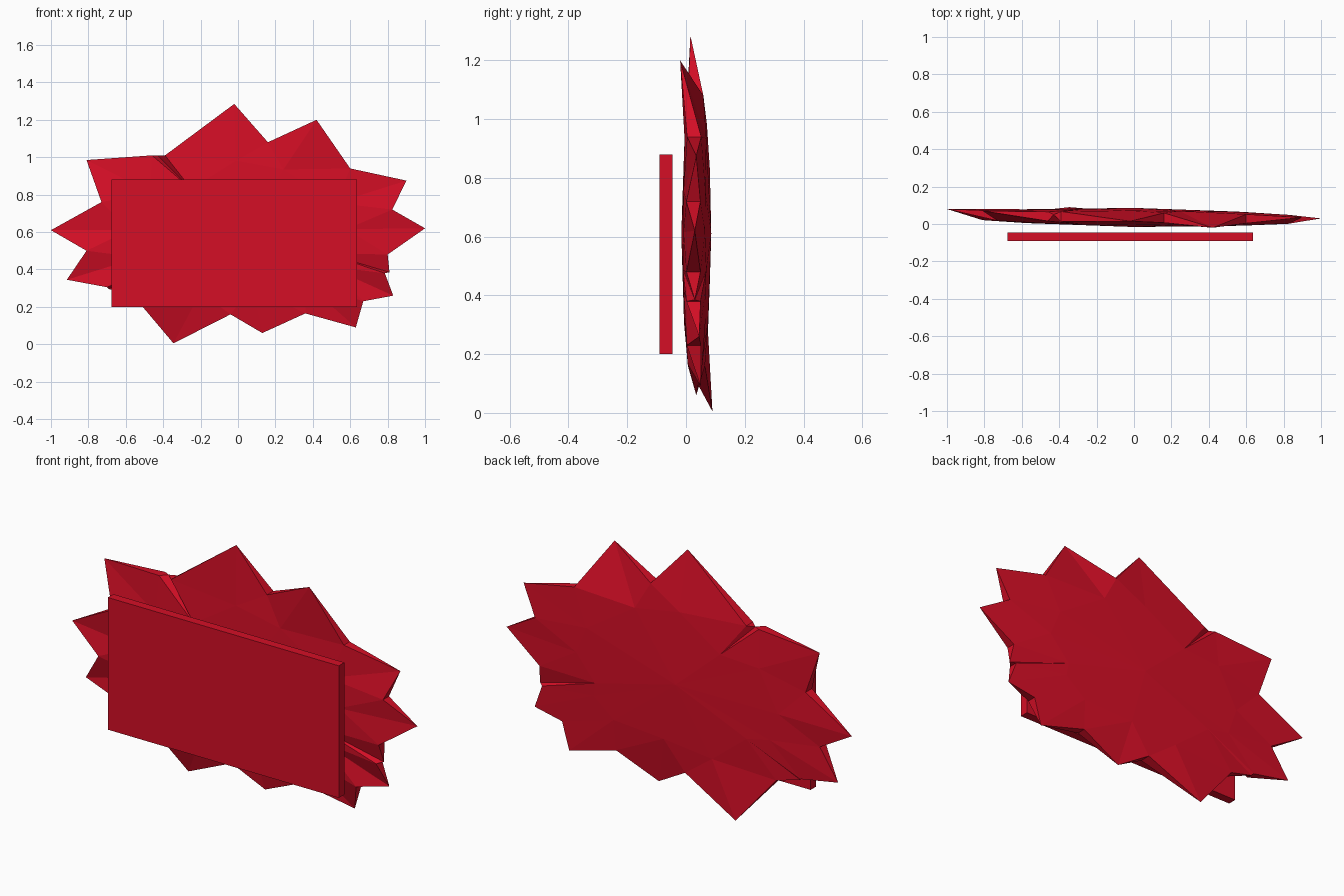
import bpy, bmesh

if "Cube" in bpy.data.objects:
    bpy.data.objects.remove(bpy.data.objects["Cube"])

red = bpy.data.materials.new("bright red")
red.diffuse_color = (0.66, 0.0045, 0.019, 1)
red.use_nodes = True
red.node_tree.nodes["Principled BSDF"].inputs["Base Color"].default_value = red.diffuse_color
CZ = 0.61  # burst centre height

# Each spike: tip (x, y, z), then the valley (x, z) that follows it, clockwise
SPIKES = [
    (-0.02, 0.015, 1.285, 0.16, 1.08),
    (0.42, -0.02, 1.20, 0.60, 0.94),
    (0.90, 0.035, 0.875, 0.825, 0.72),
    (1.00, 0.03, 0.62, 0.80, 0.48),
    (0.81, 0.03, 0.385, 0.785, 0.38),
    (0.83, 0.045, 0.26, 0.67, 0.23),
    (0.63, 0.05, 0.09, 0.36, 0.165),
    (0.13, 0.035, 0.06, -0.04, 0.16),
    (-0.345, 0.09, 0.005, -0.56, 0.26),
    (-0.69, 0.06, 0.295, -0.70, 0.305),
    (-0.915, 0.07, 0.345, -0.81, 0.50),
    (-1.00, 0.08, 0.61, -0.73, 0.76),
    (-0.81, 0.07, 0.985, -0.46, 1.01),
    (-0.43, 0.05, 1.01, -0.39, 1.01),
]


def depth(x, z, side):
    """Lens-shaped front (-1) or back (+1) surface, thinner to the rim."""
    r2 = min(1.0, (x / 0.8) ** 2 + ((z - CZ) / 0.5) ** 2)
    half = 0.051 - 0.027 * r2
    return 0.035 - 0.012 * x + side * half


def finish(bm, name):
    bmesh.ops.recalc_face_normals(bm, faces=bm.faces)
    me = bpy.data.meshes.new(name)
    bm.to_mesh(me)
    bm.free()
    me.materials.append(red)
    ob = bpy.data.objects.new(name, me)
    bpy.context.collection.objects.link(ob)
    return ob


# Spiky burst: sharp single-point tips, valleys with thickness, domed middle
bm = bmesh.new()
n = len(SPIKES)
tips = [bm.verts.new(s[:3]) for s in SPIKES]
valleys = {}
for side in (-1, 1):
    valleys[side] = [bm.verts.new((s[3], depth(s[3], s[4], side), s[4])) for s in SPIKES]
    ridge = []
    for s in SPIKES:
        x, z = s[0] * 0.58, CZ + (s[2] - CZ) * 0.55
        ridge.append(bm.verts.new((x, depth(x, z, side), z)))
    centre = bm.verts.new((0, depth(0, CZ, side), CZ))
    for i in range(n):
        v0, v1 = valleys[side][i - 1], valleys[side][i]
        j = (i + 1) % n
        bm.faces.new((tips[i], v0, ridge[i]))
        bm.faces.new((tips[i], ridge[i], v1))
        bm.faces.new((ridge[i], ridge[j], v1))
        bm.faces.new((ridge[i], ridge[j], centre))
# edge walls joining front and back of each spike
for i in range(n):
    bm.faces.new((tips[i], valleys[-1][i - 1], valleys[1][i - 1]))
    bm.faces.new((tips[i], valleys[-1][i], valleys[1][i]))
finish(bm, "spiky_burst")

# Flat rectangular panel in front
bm = bmesh.new()
bmesh.ops.create_cube(bm, size=1)
bmesh.ops.scale(bm, vec=(1.315, 0.045, 0.68), verts=bm.verts)
bmesh.ops.translate(bm, vec=(-0.02, -0.0685, 0.54), verts=bm.verts)
finish(bm, "front_panel")
